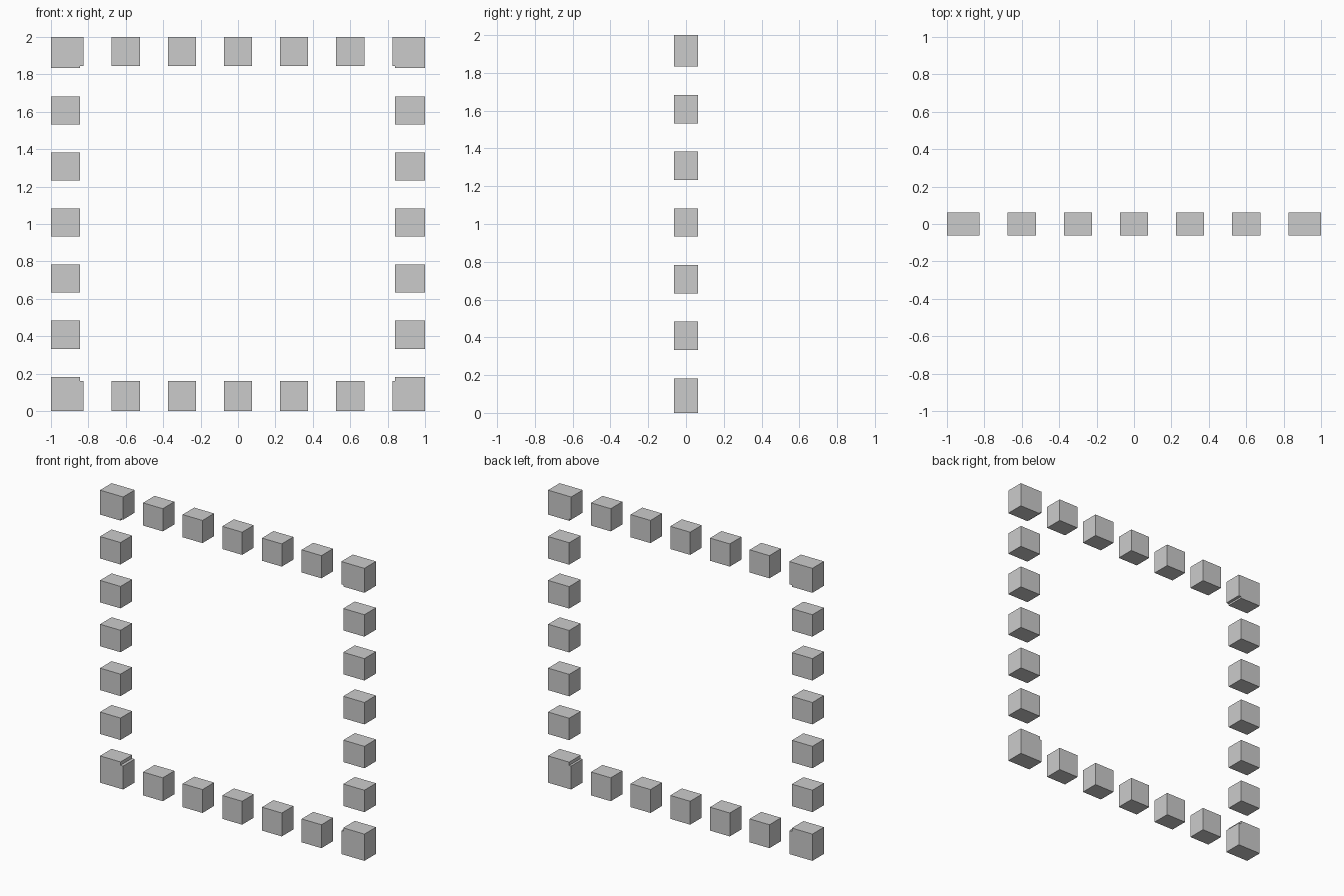
import bpy, bmesh

if "Cube" in bpy.data.objects:
    bpy.data.objects.remove(bpy.data.objects["Cube"])

HALF_DEPTH = 0.0625
DASH, STEP = 0.15, 0.30
LEFT, RIGHT, BOTTOM, TOP = 0.155, 0.16, 0.16, 0.155   # bar thicknesses
ZC = 1.008                                            # middle dash height


def prism(name, profile):
    """Extrude an XZ outline through the frame depth."""
    bm = bmesh.new()
    face = bm.faces.new([bm.verts.new((x, -HALF_DEPTH, z)) for x, z in profile])
    ext = bmesh.ops.extrude_face_region(bm, geom=[face])
    verts = [v for v in ext["geom"] if isinstance(v, bmesh.types.BMVert)]
    bmesh.ops.translate(bm, verts=verts, vec=(0, 2 * HALF_DEPTH, 0))
    bmesh.ops.recalc_face_normals(bm, faces=bm.faces)
    mesh = bpy.data.meshes.new(name)
    bm.to_mesh(mesh)
    bm.free()
    bpy.context.collection.objects.link(bpy.data.objects.new(name, mesh))


def block(name, x0, x1, z0, z1):
    prism(name, [(x0, z0), (x1, z0), (x1, z1), (x0, z1)])


# Dashes along the four sides
for i in range(-2, 3):
    x0, z0 = i * STEP - DASH / 2, ZC + i * STEP - DASH / 2
    block("bottom_dash", x0, x0 + DASH, 0, BOTTOM)
    block("top_dash", x0, x0 + DASH, 2 - TOP, 2)
    block("left_dash", -1, -1 + LEFT, z0, z0 + DASH)
    block("right_dash", 1 - RIGHT, 1, z0, z0 + DASH)

# Corner blocks, with a small notch where the two bars meet
reach_x = 3 * STEP - DASH / 2
for sx, w in ((-1, LEFT), (1, RIGHT)):
    for z, h, sz in ((0, BOTTOM, -1), (2, TOP, 1)):
        edge_z = ZC + sz * reach_x
        inner_z = z - sz * h
        inner_x = sx * (1 - w)
        prism("corner_block", [(sx, z), (sx * reach_x, z), (sx * reach_x, inner_z),
                               (inner_x, inner_z), (inner_x, edge_z), (sx, edge_z)])
